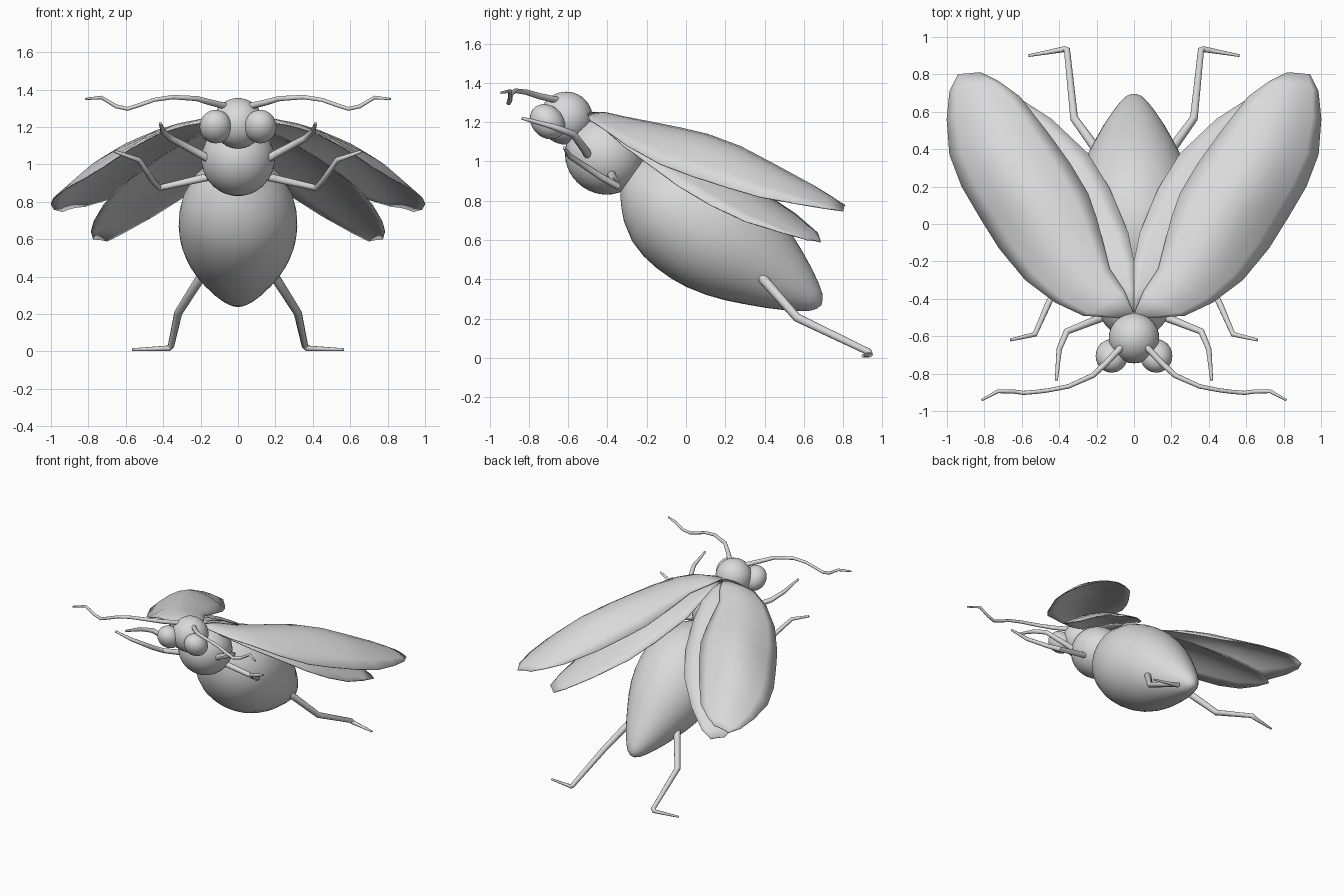
import bpy, bmesh, math
from mathutils import Vector, Matrix

if "Cube" in bpy.data.objects:
    bpy.data.objects.remove(bpy.data.objects["Cube"])

grey = bpy.data.materials.new("plain_grey")
grey.diffuse_color = (0.7, 0.7, 0.7, 1)
grey.use_nodes = True
grey.node_tree.nodes["Principled BSDF"].inputs["Base Color"].default_value = grey.diffuse_color


def finish(ob, mirror=False, angle=50):
    """Material, smooth shading and optional mirrored twin."""
    ob.data.materials.clear()
    ob.data.materials.append(grey)
    bpy.ops.object.select_all(action='DESELECT')
    ob.select_set(True)
    bpy.context.view_layer.objects.active = ob
    bpy.ops.object.shade_smooth_by_angle(angle=math.radians(angle))
    if mirror:
        m = ob.modifiers.new("mirror", 'MIRROR')
        m.use_mirror_merge = False
    return ob


def add_mesh(name, bm):
    bmesh.ops.recalc_face_normals(bm, faces=bm.faces)
    me = bpy.data.meshes.new(name)
    bm.to_mesh(me)
    bm.free()
    ob = bpy.data.objects.new(name, me)
    bpy.context.collection.objects.link(ob)
    return ob


def ball(name, loc, scale, tilt=0, mirror=False):
    bm = bmesh.new()
    mat = (Matrix.Translation(loc) @ Matrix.Rotation(tilt, 4, 'X')
           @ Matrix.Diagonal((*scale, 1)))
    bmesh.ops.create_uvsphere(bm, u_segments=32, v_segments=20, radius=1, matrix=mat)
    return finish(add_mesh(name, bm), mirror)


def limb(name, pts, radii):
    """Tapered jointed tube, mirrored to the other side."""
    cu = bpy.data.curves.new(name, 'CURVE')
    cu.dimensions = '3D'
    cu.bevel_depth = 1
    cu.bevel_resolution = 3
    cu.use_fill_caps = True
    sp = cu.splines.new('POLY')
    sp.points.add(len(pts) - 1)
    for p, co, r in zip(sp.points, pts, radii):
        p.co = (*co, 1)
        p.radius = r
    ob = bpy.data.objects.new(name, cu)
    bpy.context.collection.objects.link(ob)
    bpy.ops.object.select_all(action='DESELECT')
    ob.select_set(True)
    bpy.context.view_layer.objects.active = ob
    bpy.ops.object.convert(target='MESH')
    return finish(bpy.context.view_layer.objects.active, True)


def wing(name, inner, outer, arch, cols=8):
    """Thin shell lofted between two edges; wider chords arch higher."""
    bm = bmesh.new()
    rows = []
    for a, b in zip(inner, outer):
        a, b = Vector(a), Vector(b)
        lift = arch * (b - a).length_squared
        rows.append([bm.verts.new(a.lerp(b, i / cols) + Vector((0, 0, lift * math.sin(math.pi * i / cols))))
                     for i in range(cols + 1)])
    for r, s in zip(rows, rows[1:]):
        for i in range(cols):
            bm.faces.new((r[i], r[i + 1], s[i + 1], s[i]))
    ob = add_mesh(name, bm)
    sol = ob.modifiers.new("thickness", 'SOLIDIFY')
    sol.thickness = 0.006
    sol.offset = 0
    return finish(ob, True)


# Abdomen: pointed teardrop revolved around a sloping axis
profile = [(-.05, 0), (-.035, .06), (0, .115), (.04, .163), (.09, .213), (.18, .272), (.27, .302),
           (.36, .315), (.45, .317), (.54, .309), (.64, .287), (.74, .254), (.83, .216),
           (.93, .171), (1.02, .125), (1.09, .083), (1.13, .053), (1.15, .027), (1.16, 0)]
start, axis = Vector((0, -.27, .92)), Vector((0, .827, -.563)).normalized()
up, side = Vector((0, .563, .827)).normalized(), Vector((1, 0, 0))
bm = bmesh.new()
N = 40
rings = []
for s, r in profile:
    c = start + axis * s
    if r == 0:
        rings.append([bm.verts.new(c)] * N)
    else:
        rings.append([bm.verts.new(c + (side * math.cos(t) + up * math.sin(t)) * r)
                      for t in (2 * math.pi * i / N for i in range(N))])
for p, q in zip(rings, rings[1:]):
    for i in range(N):
        j = (i + 1) % N
        bm.faces.new(list(dict.fromkeys((p[i], p[j], q[j], q[i]))))
finish(add_mesh("abdomen", bm))

# Thorax, head and eyes
ball("thorax", (0, -.415, 1.028), (.196, .205, .193), math.radians(-35))
ball("head", (0, -.61, 1.22), (.135, .135, .135))
ball("eyes", (.119, -.705, 1.202), (.086, .098, .08), math.radians(-45), True)

# Antennae
limb("antennae",
     [(.06, -.65, 1.31), (.15, -.745, 1.332), (.22, -.81, 1.352), (.35, -.868, 1.36), (.45, -.888, 1.345),
      (.52, -.897, 1.32), (.59, -.903, 1.297), (.65, -.895, 1.31), (.73, -.895, 1.358), (.815, -.942, 1.35)],
     [.018, .016, .014, .012, .011, .011, .011, .011, .010, .006])

# Legs
limb("front_legs",
     [(.14, -.49, 1.02), (.21, -.515, 1.06), (.36, -.575, 1.14), (.40, -.67, 1.175), (.415, -.835, 1.22)],
     [.022, .021, .018, .015, .008])
limb("middle_legs",
     [(.15, -.38, .935), (.42, -.35, .875), (.46, -.43, .92), (.53, -.59, 1.025), (.66, -.62, 1.07)],
     [.022, .018, .017, .014, .008])
limb("hind_legs",
     [(.19, .385, .41), (.32, .565, .205), (.358, .93, .03), (.37, .935, .017), (.565, .90, .01)],
     [.026, .022, .018, .016, .007])

# Upper wings
wing("upper_wings",
     [(.005, -.47, 1.25), (.05, -.36, 1.23), (.13, -.24, 1.19), (.165, -.1, 1.14), (.20, .03, 1.095),
      (.245, .16, 1.045), (.34, .32, .98), (.455, .48, .91), (.61, .68, .84), (.72, .76, .805), (.82, .81, .775)],
     [(.04, -.505, 1.245), (.27, -.49, 1.21), (.42, -.42, 1.165), (.58, -.30, 1.08), (.72, -.13, .985),
      (.82, .03, .925), (.92, .20, .87), (.985, .37, .82), (1.0, .56, .785), (.985, .71, .76), (.94, .80, .748)],
     .41)

# Hind wings tucked below
wing("hind_wings",
     [(0, -.47, 1.24), (0, -.34, 1.225), (0, -.20, 1.175), (.03, -.05, 1.085), (.13, .19, .965), (.245, .375, .855),
      (.44, .56, .73), (.61, .67, .635), (.70, .685, .59)],
     [(.06, -.47, 1.225), (.22, -.40, 1.15), (.35, -.32, 1.08), (.50, -.19, .985), (.64, -.04, .875), (.72, .12, .78),
      (.77, .30, .695), (.785, .48, .64), (.775, .62, .60)],
     .27)
